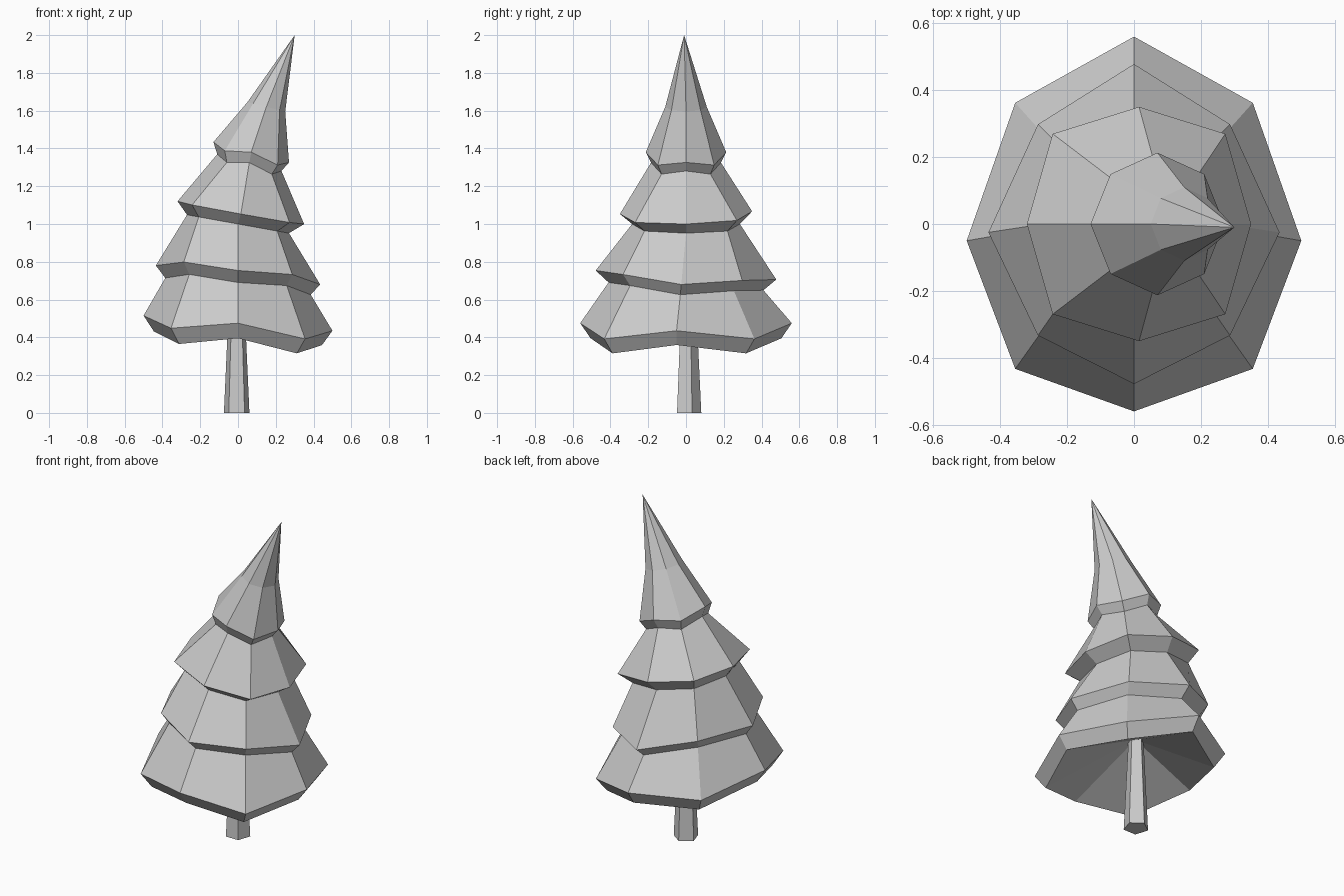
import bpy, bmesh
from math import sin, cos, pi

cube = bpy.data.objects.get("Cube")
if cube:
    bpy.data.objects.remove(cube, do_unlink=True)

grey = bpy.data.materials.new("plain grey")
grey.use_nodes = True
colour = (0.6, 0.6, 0.6, 1)
grey.diffuse_color = colour
grey.node_tree.nodes["Principled BSDF"].inputs["Base Color"].default_value = colour


def finish(bm, name):
    bmesh.ops.recalc_face_normals(bm, faces=bm.faces)
    mesh = bpy.data.meshes.new(name)
    bm.to_mesh(mesh)
    bm.free()
    mesh.materials.append(grey)
    bpy.context.collection.objects.link(bpy.data.objects.new(name, mesh))


def bridge(bm, low, high):
    n = len(low)
    for i in range(n):
        j = (i + 1) % n
        bm.faces.new((low[i], low[j], high[j], high[i]))


def fan(bm, ring, apex):
    tip = bm.verts.new(apex)
    for i, v in enumerate(ring):
        bm.faces.new((v, ring[(i + 1) % len(ring)], tip))


def octagon(bm, cx, rx, ry, z, tilt, droop=0, diag=0.7, shear=0, tilt_y=0):
    """Uneven eight-sided ring: tilted, with its diagonal corners drooping."""
    ring = []
    for i in range(8):
        a = i * pi / 4
        corner = i % 2
        k = diag / cos(pi / 4) if corner else 1
        x, y = rx * k * cos(a), ry * k * sin(a)
        height = z + tilt * x + tilt_y * y - droop * corner
        ring.append(bm.verts.new((cx + x, y - shear * abs(cos(a)), height)))
    return ring


# Foliage: one skin of stacked flared tiers with a bent tip and hollow underside
bm = bmesh.new()
rings = [
    octagon(bm, 0, 0.445, 0.505, 0.395, -0.08, 0.055, shear=0.05),
    octagon(bm, 0, 0.5, 0.56, 0.475, -0.08, 0.055, diag=0.71, shear=0.05),
    octagon(bm, 0, 0.385, 0.41, 0.67, -0.115, -0.02, diag=0.67, shear=0.03, tilt_y=-0.05),
    octagon(bm, 0, 0.435, 0.478, 0.73, -0.115, -0.02, diag=0.66, shear=0.025, tilt_y=-0.05),
    octagon(bm, 0, 0.27, 0.285, 1.0, -0.18, diag=0.77),
    octagon(bm, 0.015, 0.335, 0.35, 1.06, -0.18, diag=0.77, tilt_y=0.02),
    octagon(bm, 0.06, 0.17, 0.185, 1.325, -0.26, 0.03),
    octagon(bm, 0.07, 0.2, 0.213, 1.38, -0.27, 0.03),
    octagon(bm, 0.15, 0.1, 0.11, 1.62, -0.25),
]
for low, high in zip(rings, rings[1:]):
    bridge(bm, low, high)
fan(bm, rings[-1], (0.3, -0.01, 2))
fan(bm, rings[0], (-0.01, 0, 0.57))
finish(bm, "foliage")

# Trunk: tapered five-sided post
bm = bmesh.new()
ends = []
for r, z in ((0.071, 0), (0.044, 0.57)):
    ends.append([bm.verts.new((-0.007 + r * sin(i * 2 * pi / 5),
                               0.01 + r * cos(i * 2 * pi / 5), z)) for i in range(5)])
    bm.faces.new(ends[-1])
bridge(bm, *ends)
finish(bm, "trunk")
